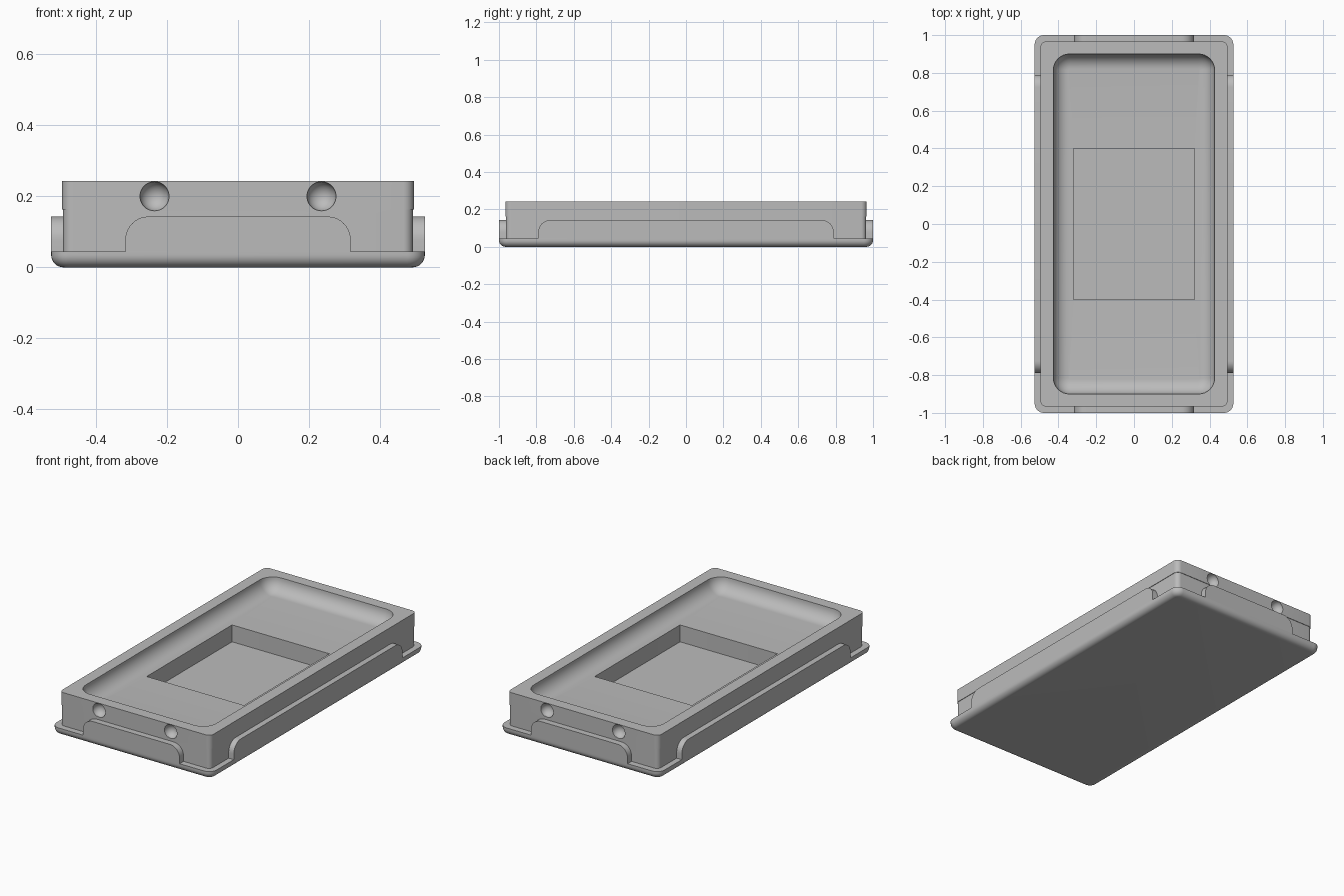
import bpy, bmesh
from math import sin, cos, pi

if "Cube" in bpy.data.objects:
    bpy.data.objects.remove(bpy.data.objects["Cube"])

HX, HY = 0.526, 1.0        # half size of the base
BX, BY = 0.495, 0.966      # half size of the body
BASE_TOP, FLOOR, TOP = 0.045, 0.163, 0.243

grey = bpy.data.materials.new("plain_grey")
grey.use_nodes = True
grey.diffuse_color = (0.5, 0.5, 0.5, 1)
grey.node_tree.nodes["Principled BSDF"].inputs["Base Color"].default_value = (0.5, 0.5, 0.5, 1)


def make_object(name, bm):
    bmesh.ops.recalc_face_normals(bm, faces=bm.faces)
    mesh = bpy.data.meshes.new(name)
    bm.to_mesh(mesh)
    bm.free()
    mesh.materials.append(grey)
    obj = bpy.data.objects.new(name, mesh)
    bpy.context.collection.objects.link(obj)
    return obj


def smooth(obj):
    bpy.ops.object.select_all(action='DESELECT')
    obj.select_set(True)
    bpy.context.view_layer.objects.active = obj
    bpy.ops.object.shade_smooth_by_angle(angle=pi / 6)


def ring(bm, hx, hy, r, z, steps=8):
    """Rounded rectangle of vertices at height z."""
    verts = []
    for q, (sx, sy) in enumerate(((1, 1), (-1, 1), (-1, -1), (1, -1))):
        for i in range(steps + 1):
            a = (q + i / steps) * pi / 2
            verts.append(bm.verts.new((sx * (hx - r) + r * cos(a),
                                       sy * (hy - r) + r * sin(a), z)))
    return verts


# Tray: rounded base, body, dished top and square pocket lofted as one shell
sections = []
for i in range(9):
    a = i / 8 * pi / 2
    d = 0.035 * (1 - sin(a))
    sections.append((HX - d, HY - d, 0.05 - d, 0.035 * (1 - cos(a))))
sections += [(HX, HY, 0.05, BASE_TOP)]
for inset, z in ((0.003, BASE_TOP), (0.003, FLOOR), (0, FLOOR), (0, TOP)):
    sections.append((BX - inset, BY - inset, 0.03 - inset, z))
depth = TOP - FLOOR
for i in range(11):
    a = i / 10 * pi / 2
    d = depth * (1 - cos(a))
    sections.append((0.427 - d, 0.9 - d, 0.085 - d, TOP - depth * sin(a)))
sections += [(0.319, 0.4, 0.001, FLOOR), (0.319, 0.4, 0.001, 0.063)]

bm = bmesh.new()
rings = [ring(bm, *s) for s in sections]
for lower, upper in zip(rings, rings[1:]):
    n = len(lower)
    for i in range(n):
        j = (i + 1) % n
        bm.faces.new((lower[i], lower[j], upper[j], upper[i]))
bm.faces.new(rings[0])
bm.faces.new(rings[-1])
tray = make_object("tray", bm)

# Round dimples in both ends
bm = bmesh.new()
for sx in (-1, 1):
    for sy in (-1, 1):
        ball = bmesh.ops.create_uvsphere(bm, u_segments=32, v_segments=20, radius=0.041)
        bmesh.ops.translate(bm, verts=ball["verts"], vec=(sx * 0.235, sy * BY, 0.2))
cutter = make_object("dimple_cutter", bm)
for poly in cutter.data.polygons:
    poly.use_smooth = True
cutter.hide_render = True
cutter.hide_viewport = True
cut = tray.modifiers.new("dimples", 'BOOLEAN')
cut.operation = 'DIFFERENCE'
cut.solver = 'EXACT'
cut.object = cutter
bpy.context.view_layer.objects.active = tray
tray.select_set(True)
bpy.ops.object.modifier_apply(modifier=cut.name)
bpy.data.objects.remove(cutter)
smooth(tray)


# Raised pads with rounded upper corners, one on each side
def pad(name, half, inner, outer, place):
    r, top = 0.065, 0.143
    outline = [(half, BASE_TOP)]
    for side in (0, 1):
        for i in range(11):
            a = (side + i / 10) * pi / 2
            outline.append(((1 - 2 * side) * (half - r) + r * cos(a), top - r + r * sin(a)))
    outline.append((-half, BASE_TOP))
    bm = bmesh.new()
    front = [bm.verts.new(place(u, outer, z)) for u, z in outline]
    back = [bm.verts.new(place(u, inner, z)) for u, z in outline]
    bm.faces.new(front)
    bm.faces.new(back)
    n = len(front)
    for i in range(n):
        j = (i + 1) % n
        bm.faces.new((front[i], front[j], back[j], back[i]))
    smooth(make_object(name, bm))


for s, end, side in ((-1, "front", "right"), (1, "back", "left")):
    pad(end + "_pad", 0.317, BY - 0.01, HY, lambda u, d, z: (u, s * d, z))
    pad(side + "_pad", 0.79, BX - 0.01, HX, lambda u, d, z: (s * d, u, z))
